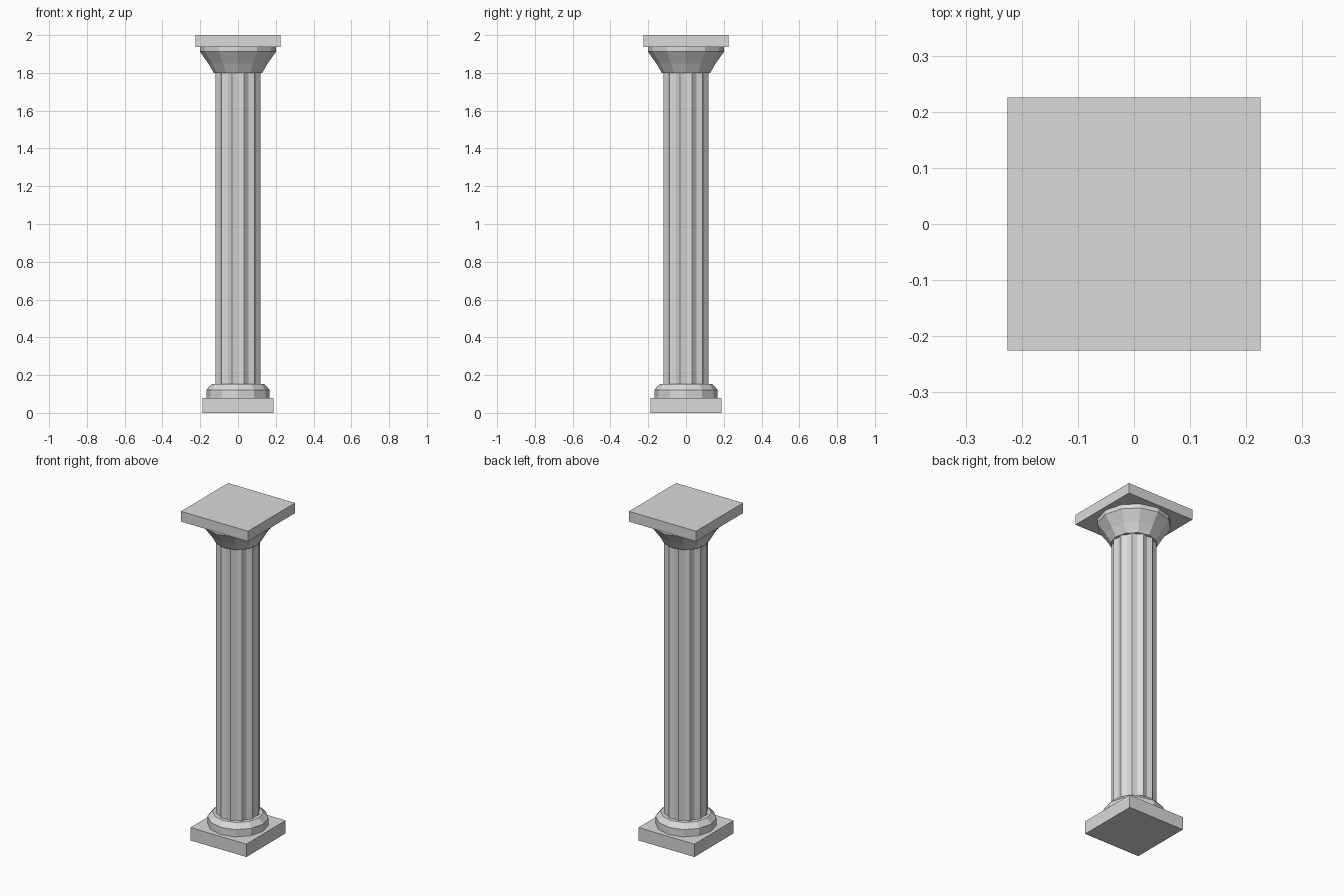
import bpy
import bmesh
from math import cos, sin, tau

cube = bpy.data.objects.get("Cube")
if cube:
    bpy.data.objects.remove(cube, do_unlink=True)

# Single stone colour
stone = bpy.data.materials.new("grey_stone")
stone.use_nodes = True
colour = (0.7, 0.7, 0.7, 1)
stone.diffuse_color = colour
stone.node_tree.nodes["Principled BSDF"].inputs["Base Color"].default_value = colour


def finish(name, bm):
    bmesh.ops.recalc_face_normals(bm, faces=bm.faces)
    mesh = bpy.data.meshes.new(name)
    bm.to_mesh(mesh)
    bm.free()
    mesh.materials.append(stone)
    obj = bpy.data.objects.new(name, mesh)
    bpy.context.collection.objects.link(obj)
    return obj


def slab(name, half, bottom, top):
    bm = bmesh.new()
    bmesh.ops.create_cube(bm, size=1)
    bmesh.ops.scale(bm, vec=(2 * half, 2 * half, top - bottom), verts=bm.verts)
    bmesh.ops.translate(bm, vec=(0, 0, (top + bottom) / 2), verts=bm.verts)
    return finish(name, bm)


def turned(name, profile, sides, groove=1.0):
    """Stack rings of (radius, z); every other corner is scaled by groove."""
    bm = bmesh.new()
    rings = []
    for radius, z in profile:
        ring = []
        for i in range(sides):
            r = radius * (groove if i % 2 == 0 else 1)
            a = tau * i / sides
            ring.append(bm.verts.new((r * cos(a), r * sin(a), z)))
        rings.append(ring)
    for low, high in zip(rings, rings[1:]):
        for i in range(sides):
            j = (i + 1) % sides
            bm.faces.new((low[i], low[j], high[j], high[i]))
    bm.faces.new(rings[0][::-1])
    bm.faces.new(rings[-1])
    return finish(name, bm)


# Base: square plinth and chamfered round moulding
slab("plinth", 0.188, 0, 0.078)
turned("base_moulding", [(0.168, 0.078), (0.168, 0.122), (0.14, 0.152)], 12)

# Fluted shaft
turned("fluted_shaft", [(0.122, 0.152), (0.122, 1.80)], 24, groove=0.9)

# Flared capital under a square top slab
turned("capital", [(0.128, 1.80), (0.157, 1.85), (0.202, 1.912), (0.202, 1.938)], 12)
slab("abacus", 0.225, 1.938, 2.0)
